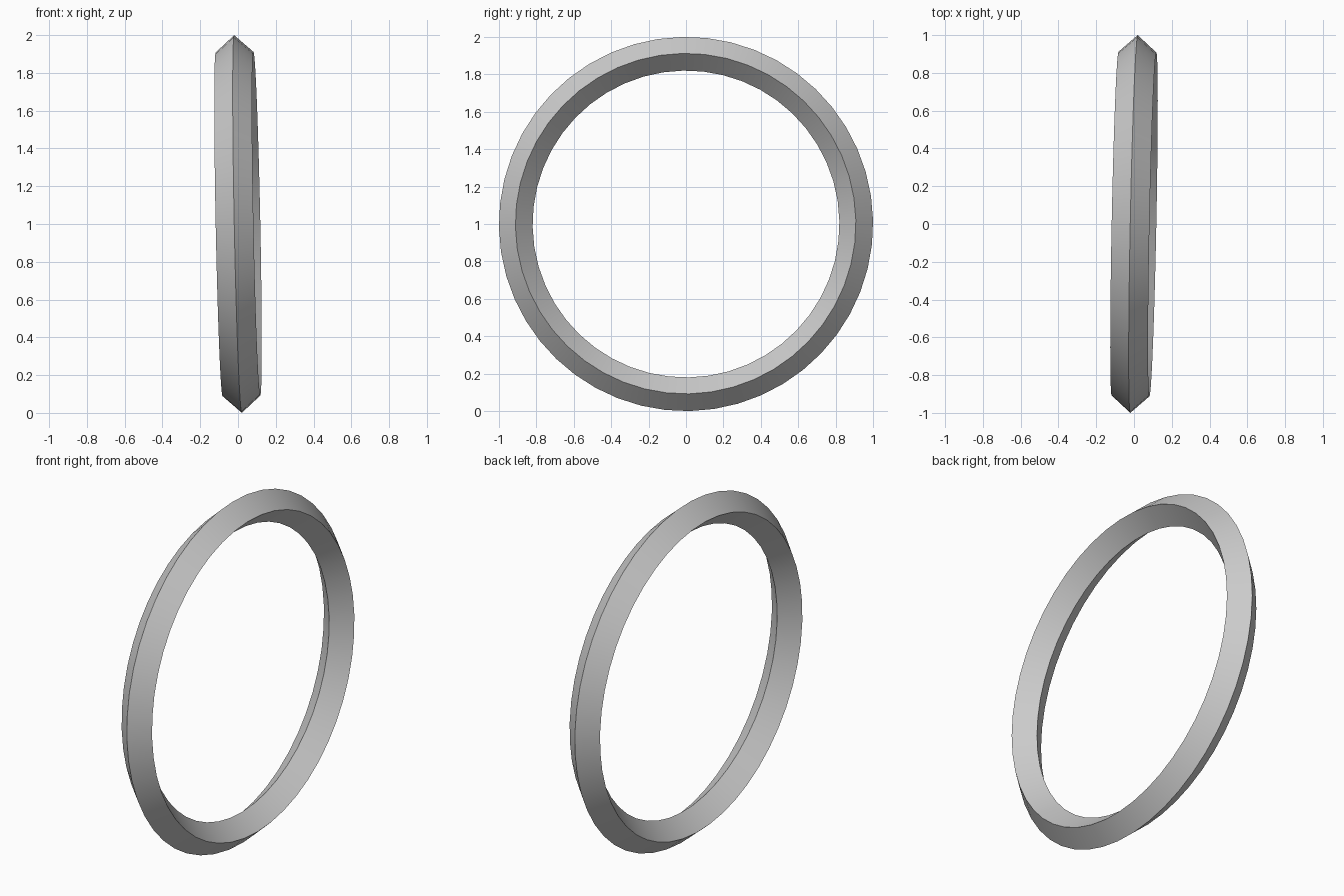
import bpy, math
from mathutils import Vector, Matrix

if "Cube" in bpy.data.objects:
    bpy.data.objects.remove(bpy.data.objects["Cube"])

# Ring with a diamond cross-section, its axis leaning slightly off x
axis = Vector((1, -0.02, 0.02)).normalized()
bpy.ops.mesh.primitive_torus_add(major_radius=0.91, minor_radius=0.09,
                                 major_segments=48, minor_segments=4)
ring = bpy.context.object
ring.name = "bangle_ring"

# Slightly wider along the axis, then stood upright on the floor
widen = Matrix.Diagonal((1, 1, 0.1 / 0.09, 1))
tilt = Vector((0, 0, 1)).rotation_difference(axis).to_matrix().to_4x4()
ring.data.transform(Matrix.Translation((0, 0, 1)) @ tilt @ widen)
ring.data.update()

# Smooth around the ring, crisp along the four ridges
bpy.ops.object.shade_smooth_by_angle(angle=math.radians(30))
